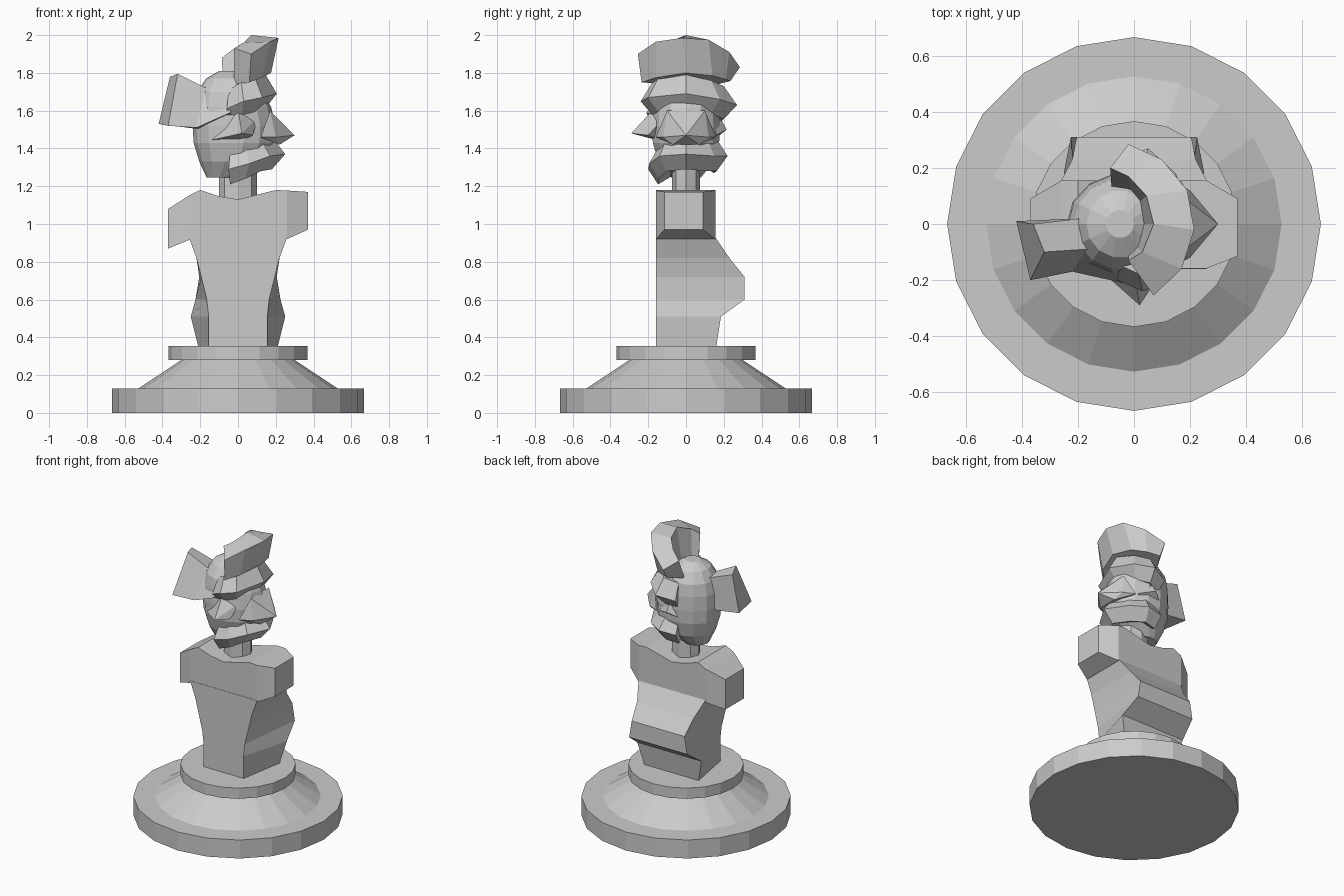
import bpy, bmesh
from math import sin, cos, tau


def finish(name, bm):
    bmesh.ops.recalc_face_normals(bm, faces=bm.faces[:])
    me = bpy.data.meshes.new(name)
    bm.to_mesh(me)
    bm.free()
    ob = bpy.data.objects.new(name, me)
    bpy.context.collection.objects.link(ob)
    return ob


def loft(name, rings):
    """Skin a list of equal-length point rings and cap both ends."""
    bm = bmesh.new()
    vs = [[bm.verts.new(p) for p in r] for r in rings]
    n = len(rings[0])
    for a, b in zip(vs, vs[1:]):
        for i in range(n):
            j = (i + 1) % n
            bm.faces.new((a[i], a[j], b[j], b[i]))
    bm.faces.new(vs[0])
    bm.faces.new(vs[-1])
    return finish(name, bm)


def ellipse(z, cx, rx, ry, n):
    return [(cx + rx * cos(tau * i / n), ry * sin(tau * i / n), z) for i in range(n)]


def hull(name, pts):
    bm = bmesh.new()
    for p in pts:
        bm.verts.new(p)
    bmesh.ops.convex_hull(bm, input=bm.verts[:])
    return finish(name, bm)


def ridge(name, apexes, up, down, inset=0.74):
    """Wedge-shaped band wrapped round the head, following its outer edge."""
    rings = []
    for x, y, z in apexes:
        def p(k, dz):
            return (-0.02 + (x + 0.02) * k, y * k, z + dz)
        rings.append([p(inset, up), p(1, 0), p(inset, -down), p(0.4, -down * .5), p(0.4, up * .8)])
    return loft(name, rings)


# round plinth
loft("plinth", [ellipse(z, 0, r, r, 20) for z, r in
                ((0, .667), (.13, .667), (.13, .527), (.28, .3), (.28, .367), (.355, .367))])

# lower torso: z, half width at front, half width at back, back y
torso = [(.35, .155, .21, .16), (.51, .155, .25, .185), (.60, .165, .225, .31),
         (.72, .195, .205, .31), (.82, .22, .22, .23), (.93, .26, .26, .155)]
loft("torso", [[(-f, -.16, z), (f, -.16, z), (b, yb, z), (-b, yb, z)] for z, f, b, yb in torso])

# shoulders: x, bottom, top, front y, back y
shoulders = [(-.37, .87, 1.08, -.115, .09), (-.26, .915, 1.15, -.158, .155), (-.2, .925, 1.18, -.158, .155),
             (-.1, .925, 1.147, -.158, .155), (0, .925, 1.13, -.158, .155), (.1, .925, 1.155, -.158, .155),
             (.2, .925, 1.18, -.158, .155), (.26, .92, 1.177, -.158, .155), (.37, .97, 1.17, -.115, .09)]
loft("shoulders", [[(x, f, b), (x, k, b), (x, k, t), (x, f, t)] for x, b, t, f, k in shoulders])

# neck
loft("neck", [ellipse(z, 0, .1, .075, 8) for z in (1.1, 1.3)])

# head: z, centre x, x radius, y radius
head = [(1.245, -.08, .085, .08), (1.33, -.03, .175, .15), (1.43, -.02, .215, .18), (1.52, -.02, .22, .185),
        (1.62, -.03, .205, .18), (1.70, -.04, .175, .165), (1.77, -.05, .12, .12), (1.81, -.05, .05, .05)]
loft("head", [ellipse(*h, 14) for h in head]) 

# brow band and lower jaw band, open at the -x side
ridge("brow_band", [(-.06, -.2, 1.61), (.03, -.24, 1.65), (.13, -.2, 1.67), (.205, 0, 1.69),
                    (.15, .18, 1.66), (.05, .27, 1.63), (-.07, .22, 1.60)], .1, .075)
ridge("jaw_band", [(-.05, -.2, 1.29), (.06, -.195, 1.32), (.17, -.14, 1.36), (.25, 0, 1.37),
                   (.17, .15, 1.36), (.06, .22, 1.36), (-.06, .2, 1.35)], .09, .08)

# nose wedge pointing to +x
hull("nose", [(.17, -.1, 1.6), (.17, .1, 1.6), (.12, -.16, 1.46), (.12, .16, 1.46),
              (.2, -.12, 1.46), (.2, .12, 1.46), (.3, 0, 1.47), (.22, -.07, 1.42), (.22, .07, 1.42)])

# cheek tufts
hull("front_tuft", [(0, -.17, 1.61), (.08, -.2, 1.47), (.02, -.29, 1.48), (-.16, -.13, 1.44),
                    (.1, -.12, 1.56), (0, -.1, 1.43)])
hull("back_tuft", [(0, .16, 1.6), (.1, .16, 1.47), (.0, .215, 1.5), (-.14, .13, 1.43), (0, .1, 1.42)])

# side tail at -x
loft("tail", [[(-.32, -.1, 1.795), (-.36, 0, 1.78), (-.42, .01, 1.53), (-.37, -.2, 1.52)],
              [(-.17, -.09, 1.72), (-.19, .02, 1.72), (-.19, .02, 1.5), (-.22, -.17, 1.51)],
              [(-.04, -.12, 1.71), (-.05, .02, 1.7), (-.05, .02, 1.52), (-.04, -.21, 1.59)]])

# flared crest: outer top, outer bottom, inner bottom, inner top at each station
loft("crest", [
    [(.07, -.255, 1.90), (.06, -.235, 1.75), (-.02, -.11, 1.74), (-.02, -.13, 1.93)],
    [(.17, -.16, 1.965), (.125, -.16, 1.775), (.01, -.08, 1.75), (.03, -.1, 1.96)],
    [(.215, -.02, 1.985), (.175, 0, 1.80), (.03, 0, 1.75), (.07, 0, 2.0)],
    [(.19, .12, 1.975), (.14, .14, 1.785), (.02, .08, 1.75), (.045, .1, 1.97)],
    [(.10, .23, 1.91), (.07, .21, 1.765), (-.01, .12, 1.75), (-.02, .17, 1.93)],
    [(-.02, .285, 1.83), (-.02, .235, 1.757), (-.08, .13, 1.73), (-.085, .2, 1.88)]])
